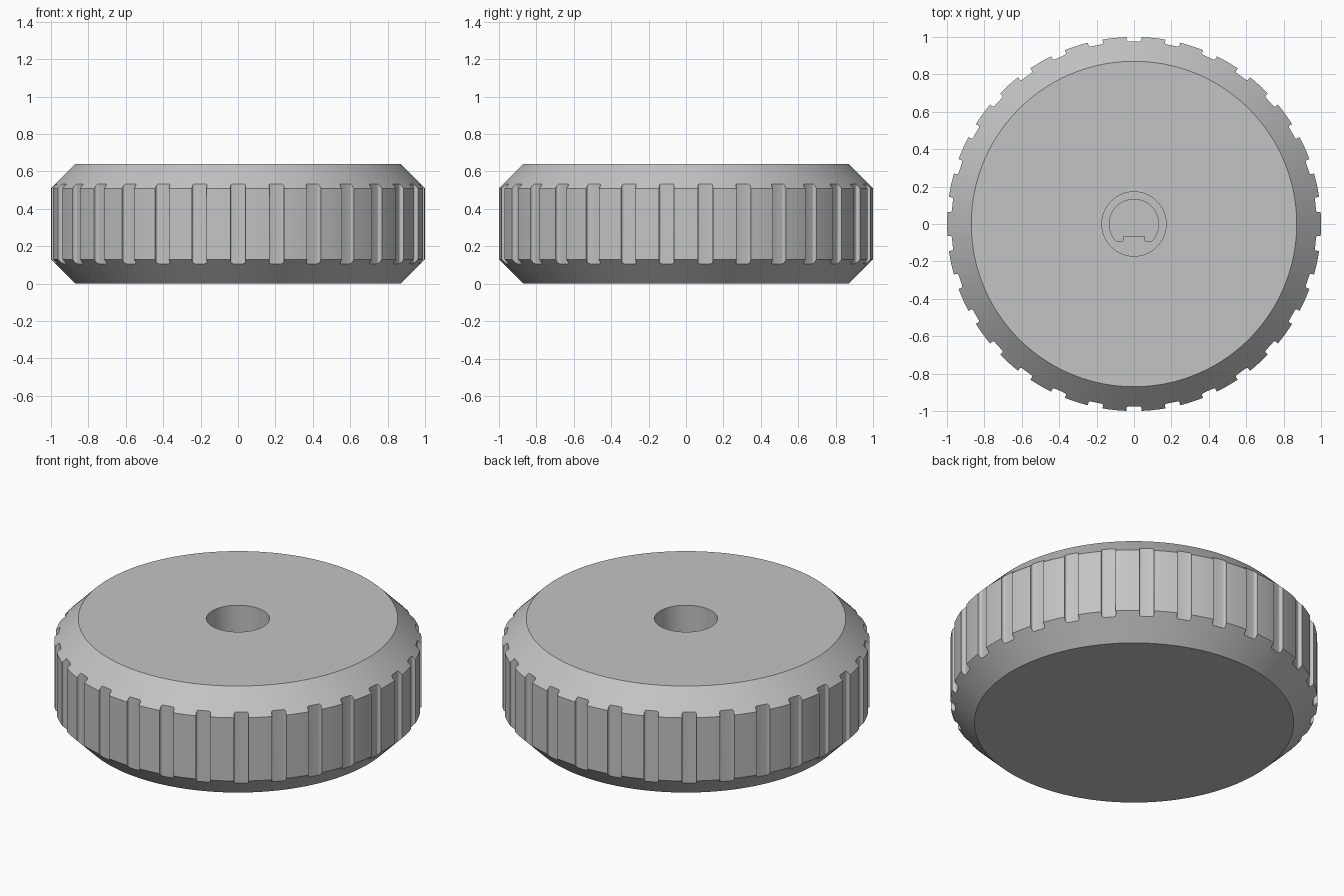
import bpy, bmesh, math
from mathutils import Matrix

if "Cube" in bpy.data.objects:
    bpy.data.objects.remove(bpy.data.objects["Cube"])

HEIGHT = 0.64
RIM = 0.87       # radius of the flat ends
CHAMFER = 0.13
NOTCHES = 30

grey = bpy.data.materials.new("plain grey")
grey.use_nodes = True
colour = (0.55, 0.55, 0.55, 1)
grey.diffuse_color = colour
grey.node_tree.nodes["Principled BSDF"].inputs["Base Color"].default_value = colour


def make_object(name, bm):
    bmesh.ops.recalc_face_normals(bm, faces=bm.faces)
    mesh = bpy.data.meshes.new(name)
    bm.to_mesh(mesh)
    bm.free()
    mesh.materials.append(grey)
    obj = bpy.data.objects.new(name, mesh)
    bpy.context.collection.objects.link(obj)
    return obj


def lathe(name, profile, steps):
    bm = bmesh.new()
    verts = [bm.verts.new((r, 0, z)) for r, z in profile]
    edges = [bm.edges.new(pair) for pair in zip(verts, verts[1:])]
    bmesh.ops.spin(bm, geom=verts + edges, cent=(0, 0, 0), axis=(0, 0, 1),
                   angle=math.tau, steps=steps)
    bmesh.ops.remove_doubles(bm, verts=bm.verts, dist=0.0001)
    # close both flat ends
    bmesh.ops.holes_fill(bm, edges=bm.edges, sides=0)
    return make_object(name, bm)


def add_prism(bm, outline, bottom, top, turn=0):
    spin = Matrix.Rotation(turn, 4, "Z")
    base = bm.faces.new([bm.verts.new((x, y, bottom)) for x, y in outline])
    moved = bmesh.ops.extrude_face_region(bm, geom=[base], use_keep_orig=True)["geom"]
    lifted = [v for v in moved if isinstance(v, bmesh.types.BMVert)]
    bmesh.ops.translate(bm, verts=lifted, vec=(0, 0, top - bottom))
    bmesh.ops.transform(bm, matrix=spin, verts=list({*base.verts, *lifted}))


def arc(radius, start, end, steps, cx=0, cy=0):
    angles = [start + (end - start) * i / steps for i in range(steps + 1)]
    return [(cx + radius * math.cos(a), cy + radius * math.sin(a)) for a in angles]


def cut(target, cutter):
    cutter.hide_render = True
    mod = target.modifiers.new("cut", "BOOLEAN")
    mod.operation = "DIFFERENCE"
    mod.solver = "EXACT"
    mod.object = cutter
    bpy.context.view_layer.objects.active = target
    bpy.ops.object.modifier_apply(modifier=mod.name)
    bpy.data.objects.remove(cutter)


# Chamfered round body
knob = lathe("knob_body", [(RIM, 0), (RIM + CHAMFER, CHAMFER),
                           (RIM + CHAMFER, HEIGHT - CHAMFER), (RIM, HEIGHT)], 180)

# Grip notches with rounded inner corners
half, floor, fillet = 0.04, 0.976, 0.01
outline = [(half, -1.1), (half, -floor - fillet)]
outline += arc(fillet, 0, math.pi / 2, 4, half - fillet, -floor - fillet)[1:]
outline += [(-x, y) for x, y in reversed(outline)]
bm = bmesh.new()
for i in range(NOTCHES):
    add_prism(bm, outline, -0.1, HEIGHT + 0.1, math.tau * i / NOTCHES)
cut(knob, make_object("notch_cutter", bm))

# Wide mouth of the shaft socket
bm = bmesh.new()
add_prism(bm, arc(0.172, 0, math.tau, 64)[:-1], 0.42, HEIGHT + 0.1)
cut(knob, make_object("mouth_cutter", bm))

# Narrow socket with a flat side and a raised key
flat = math.asin(-0.09 / 0.132)
outline = arc(0.132, flat, math.pi - flat, 56)
outline += [(-0.058, -0.09), (-0.058, -0.066), (0.058, -0.066), (0.058, -0.09)]
bm = bmesh.new()
add_prism(bm, outline, 0.12, 0.5)
cut(knob, make_object("socket_cutter", bm))

# Smooth round walls, crisp edges
bpy.ops.object.select_all(action="DESELECT")
knob.select_set(True)
bpy.context.view_layer.objects.active = knob
bpy.ops.object.shade_smooth_by_angle(angle=math.radians(25))
